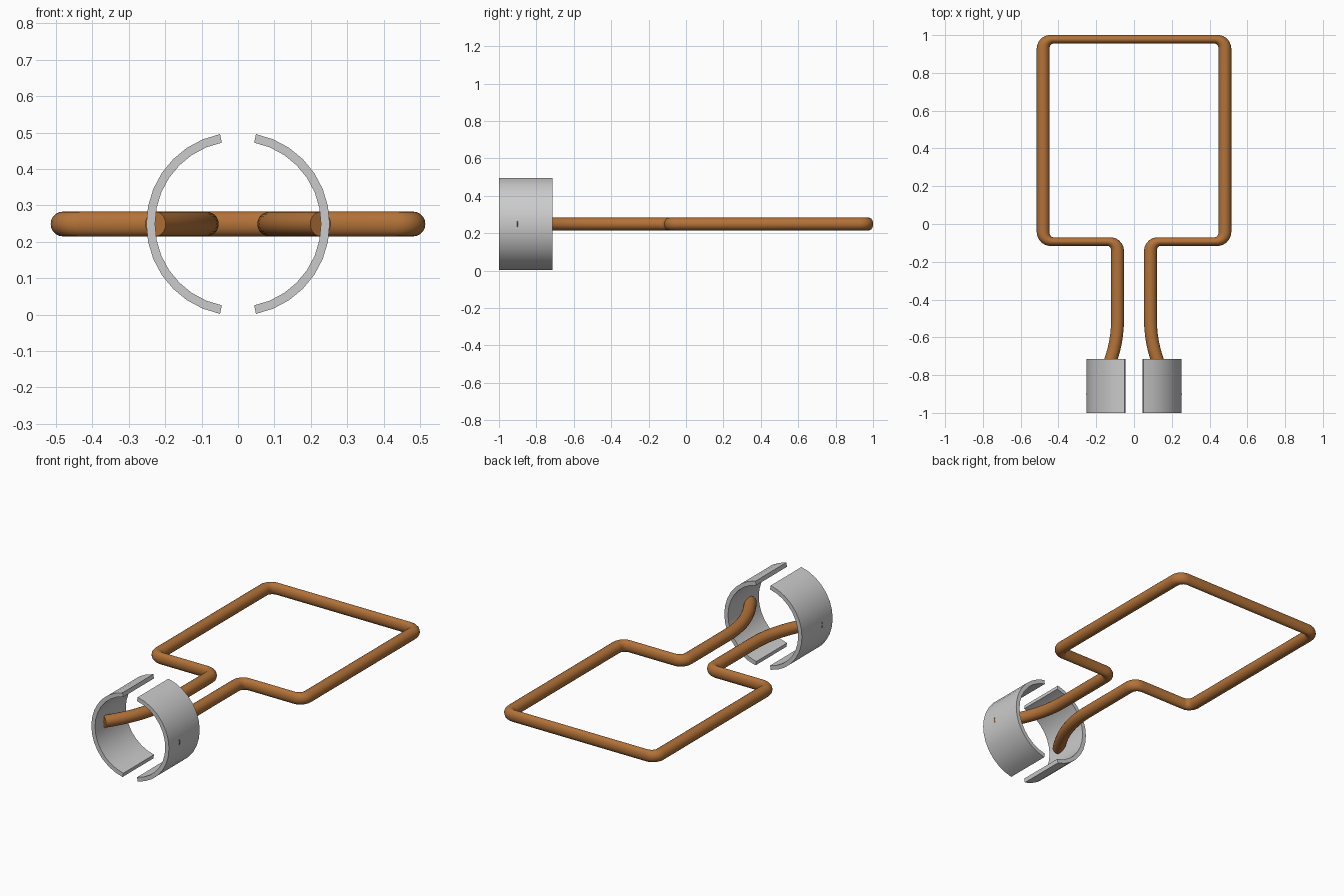
import bpy, bmesh, math
from mathutils import Vector

if "Cube" in bpy.data.objects:
    bpy.data.objects.remove(bpy.data.objects["Cube"])

ZC = 0.249          # height of the tube and ring axis
R_TUBE = 0.034      # tube radius
W_CROSS = 0.022     # half width of the bars running left-right


def make_object(name, bm, angle):
    bmesh.ops.recalc_face_normals(bm, faces=bm.faces)
    mesh = bpy.data.meshes.new(name)
    bm.to_mesh(mesh)
    bm.free()
    obj = bpy.data.objects.new(name, mesh)
    bpy.context.collection.objects.link(obj)
    bpy.ops.object.select_all(action='DESELECT')
    obj.select_set(True)
    bpy.context.view_layer.objects.active = obj
    bpy.ops.object.shade_smooth_by_angle(angle=math.radians(angle))
    return obj


def rounded(prev, corner, nxt, r=0.05, steps=6):
    """Points of a right-angle bend of radius r."""
    a = (prev - corner).normalized() * r
    b = (nxt - corner).normalized() * r
    pts = []
    for i in range(steps + 1):
        t = math.pi / 2 * i / steps
        pts.append(corner + a * (1 - math.sin(t)) + b * (1 - math.cos(t)))
    return pts


# Tube path: right half from the clamp to the middle of the back bar
half = []
for i in range(10, -1, -1):
    t = i / 10
    half.append(Vector((0.087 + 0.14 * t ** 2.1, -0.5 - 0.42 * t)))
bends = [Vector(p) for p in ((0.087, -0.5), (0.087, -0.093), (0.481, -0.093),
                             (0.481, 0.978), (0, 0.978))]
for p, c, n in zip(bends, bends[1:], bends[2:]):
    half += rounded(p, c, n)
path = half + [Vector((-p.x, p.y)) for p in reversed(half)]

# Bent tube swept along the path, narrower where it runs left-right
SIDES = 20
bm = bmesh.new()
rings = []
for i, p in enumerate(path):
    d0 = (p - path[max(i - 1, 0)]).normalized()
    d1 = (path[min(i + 1, len(path) - 1)] - p).normalized()
    d = (d0 + d1).normalized()
    w = R_TUBE if p.y < -0.3 else W_CROSS + (R_TUBE - W_CROSS) * abs(d.y)
    ring = []
    for k in range(SIDES):
        a = 2 * math.pi * k / SIDES
        s = w * math.cos(a)
        ring.append(bm.verts.new((p.x - d.y * s, p.y + d.x * s,
                                  ZC + R_TUBE * math.sin(a))))
    rings.append(ring)
for r0, r1 in zip(rings, rings[1:]):
    for k in range(SIDES):
        j = (k + 1) % SIDES
        bm.faces.new((r0[k], r0[j], r1[j], r1[k]))
bm.faces.new(rings[0])
bm.faces.new(rings[-1])
tube = make_object("bent_tube_loop", bm, 40)
copper = bpy.data.materials.new("copper")
copper.diffuse_color = (0.45, 0.17, 0.04, 1)
copper.use_nodes = True
copper.node_tree.nodes["Principled BSDF"].inputs["Base Color"].default_value = copper.diffuse_color
tube.data.materials.append(copper)

# Two curved clamp shells, 14 segments of a 32-sided ring each
for name, side in (("right_clamp_shell", 1), ("left_clamp_shell", -1)):
    bm = bmesh.new()
    profiles = []
    for i in range(-7, 8):
        a = 2 * math.pi * i / 32
        profiles.append([bm.verts.new((side * r * math.cos(a), y, ZC + r * math.sin(a)))
                         for r, y in ((0.252, -1), (0.252, -0.715),
                                      (0.228, -0.715), (0.228, -1))])
    for p0, p1 in zip(profiles, profiles[1:]):
        for k in range(4):
            j = (k + 1) % 4
            bm.faces.new((p0[k], p0[j], p1[j], p1[k]))
    bm.faces.new(profiles[0])
    bm.faces.new(profiles[-1])
    make_object(name, bm, 30)
